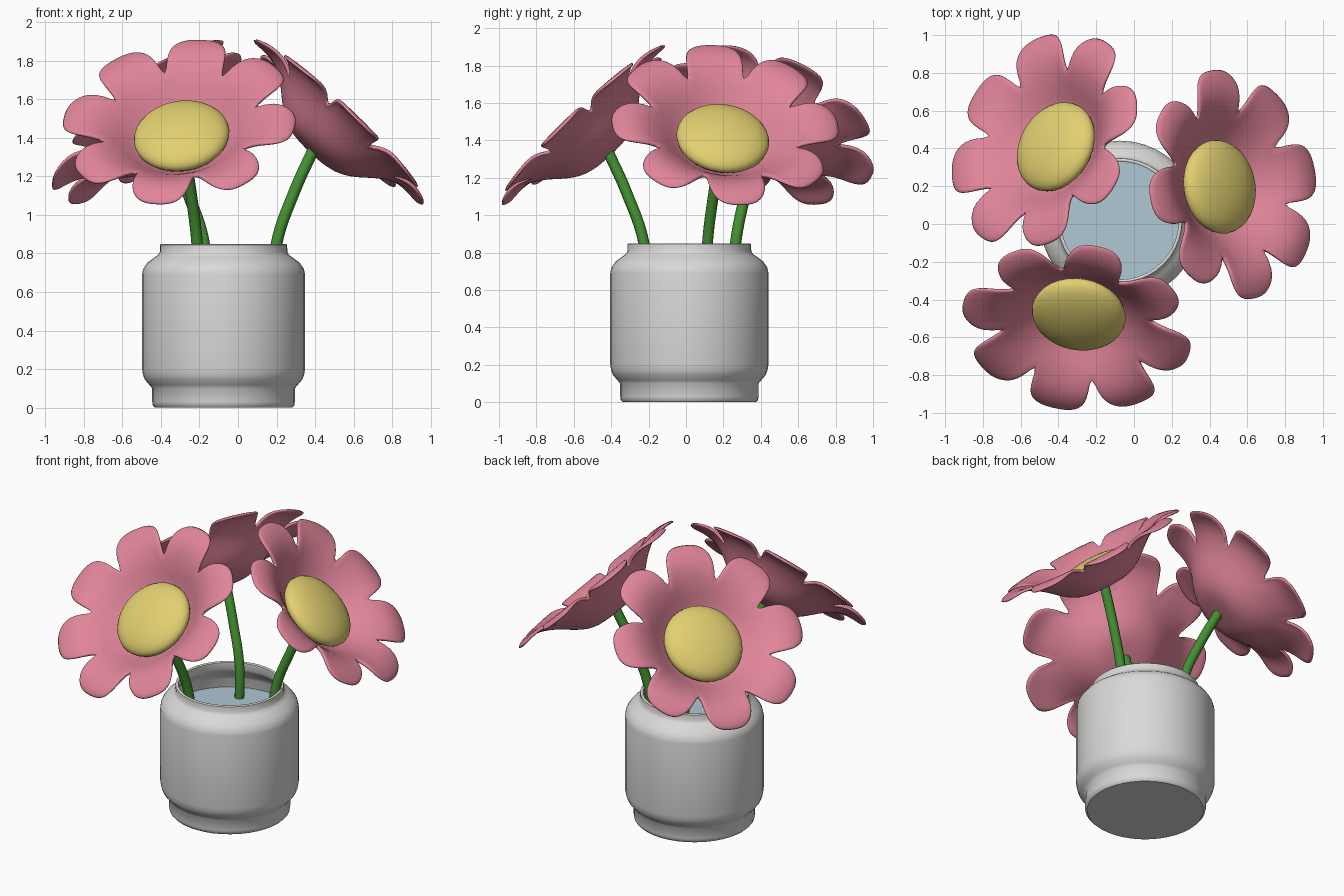
import bpy, bmesh, math
from mathutils import Vector, Matrix

if "Cube" in bpy.data.objects:
    bpy.data.objects.remove(bpy.data.objects["Cube"])


def material(name, rgb):
    m = bpy.data.materials.new(name)
    m.diffuse_color = (*rgb, 1)
    m.use_nodes = True
    m.node_tree.nodes["Principled BSDF"].inputs["Base Color"].default_value = m.diffuse_color
    return m


WHITE = material("white ceramic", (0.70, 0.695, 0.68))
PINK = material("petal pink", (0.75, 0.235, 0.32))
YELLOW = material("pollen yellow", (0.76, 0.63, 0.165))
GREEN = material("stem green", (0.055, 0.28, 0.03))
WATER = material("water blue", (0.43, 0.58, 0.65))

JAR = Vector((-0.075, 0.018, 0))


def add(name, bm, mat, angle=40):
    me = bpy.data.meshes.new(name)
    bm.to_mesh(me)
    bm.free()
    ob = bpy.data.objects.new(name, me)
    bpy.context.collection.objects.link(ob)
    me.materials.append(mat)
    bpy.ops.object.select_all(action='DESELECT')
    ob.select_set(True)
    bpy.context.view_layer.objects.active = ob
    bpy.ops.object.shade_smooth_by_angle(angle=math.radians(angle))
    return ob


def lathe(name, profile, mat, steps=40):
    bm = bmesh.new()
    vs = [bm.verts.new((r, 0, z)) for r, z in profile]
    es = [bm.edges.new(p) for p in zip(vs, vs[1:])]
    bmesh.ops.spin(bm, geom=vs + es, cent=(0, 0, 0), axis=(0, 0, 1),
                   angle=math.tau, steps=steps, use_duplicate=False)
    bmesh.ops.remove_doubles(bm, verts=bm.verts, dist=1e-4)
    bmesh.ops.recalc_face_normals(bm, faces=bm.faces)
    ob = add(name, bm, mat)
    ob.location = JAR
    return ob


# Jar: outer wall, lip, then inner wall
lathe("jar", [
    (0, 0), (0.355, 0), (0.367, 0.012), (0.37, 0.03), (0.37, 0.10), (0.385, 0.118),
    (0.408, 0.145), (0.418, 0.17), (0.423, 0.20), (0.423, 0.69), (0.417, 0.72),
    (0.395, 0.752), (0.355, 0.782), (0.34, 0.792), (0.331, 0.808), (0.33, 0.845),
    (0.324, 0.85), (0.318, 0.85), (0.312, 0.845), (0.312, 0.80), (0.325, 0.775),
    (0.37, 0.735), (0.39, 0.70), (0.39, 0.20), (0.34, 0.10), (0, 0.08)], WHITE)

# Water surface
lathe("water", [(0, 0.62), (0.389, 0.62), (0.389, 0.645), (0, 0.645)], WATER)

# Flower bowl: radius and depth along the flower axis
BOWL = [(0, -0.195), (0.14, -0.188), (0.20, -0.168), (0.26, -0.125), (0.32, -0.07),
        (0.38, -0.022), (0.44, 0.01), (0.50, 0.026), (0.56, 0.022), (0.63, 0.0)]


def depth(r):
    for (r0, d0), (r1, d1) in zip(BOWL, BOWL[1:]):
        if r <= r1:
            return d0 + (d1 - d0) * (r - r0) / (r1 - r0)
    return BOWL[-1][1]


def petals(name, frame, phase):
    count, per = 8, 14
    n = count * per
    bm = bmesh.new()
    rings = []
    for r in (0.07, 0.14, 0.20, 0.26, 0.31, 0.35):
        rings.append([r] * n)
    lobes = [0.37 + 0.25 * (1 - abs(2 * (i % per) / per - 1) ** 3.4) for i in range(n)]
    for t in (0.25, 0.5, 0.75, 1):
        rings.append([0.35 + (lobe - 0.35) * t for lobe in lobes])
    grid = []
    for radii in rings:
        row = []
        for i, r in enumerate(radii):
            a = phase + math.tau * (i - per / 2) / n
            row.append(bm.verts.new((r * math.cos(a), r * math.sin(a), depth(r))))
        grid.append(row)
    mid = bm.verts.new((0, 0, depth(0)))
    for i in range(n):
        j = (i + 1) % n
        bm.faces.new((mid, grid[0][i], grid[0][j]))
        for a, b in zip(grid, grid[1:]):
            bm.faces.new((a[i], b[i], b[j], a[j]))
    ob = add(name, bm, PINK, 60)
    ob.matrix_world = frame
    sol = ob.modifiers.new("thickness", 'SOLIDIFY')
    sol.thickness = 0.02
    sol.offset = -1
    sub = ob.modifiers.new("round", 'SUBSURF')
    sub.levels = sub.render_levels = 1


def flower_centre(name, frame):
    bm = bmesh.new()
    bmesh.ops.create_uvsphere(bm, u_segments=32, v_segments=16, radius=1)
    bmesh.ops.transform(bm, verts=bm.verts, matrix=Matrix.Translation((0, 0, -0.105))
                        @ Matrix.Diagonal((0.25, 0.25, 0.09, 1)))
    add(name, bm, YELLOW).matrix_world = frame


def stem(name, points):
    cu = bpy.data.curves.new(name, 'CURVE')
    cu.dimensions = '3D'
    cu.bevel_depth = 0.03
    cu.bevel_resolution = 3
    cu.resolution_u = 8
    cu.use_fill_caps = True
    sp = cu.splines.new('BEZIER')
    sp.bezier_points.add(len(points) - 1)
    for bp, p in zip(sp.bezier_points, points):
        bp.co = p
        bp.handle_left_type = bp.handle_right_type = 'AUTO'
    ob = bpy.data.objects.new(name, cu)
    bpy.context.collection.objects.link(ob)
    cu.materials.append(GREEN)


# Each flower: rim centre, facing direction, stem position at jar rim, petal turn
FLOWERS = [
    ("front", (-0.305, -0.55, 1.485), (-0.12, -0.685, 0.72), (-0.212, -0.225), -4),
    ("right", (0.525, 0.21, 1.485), (0.685, 0.125, 0.72), (0.20, 0.115), 0),
    ("back", (-0.477, 0.445, 1.485), (-0.60, 0.345, 0.72), (-0.175, 0.265), -4),
]
for label, rim, facing, foot, turn in FLOWERS:
    rim, n = Vector(rim), Vector(facing).normalized()
    x = Vector((0, 0, 1)).cross(n).normalized()
    y = n.cross(x)
    frame = Matrix.Translation(rim) @ Matrix((x, y, n)).transposed().to_4x4()
    petals(label + "_petals", frame, math.radians(turn))
    flower_centre(label + "_flower_centre", frame)
    # Stem leans on the lip and bends outward into the flower
    top = rim - n * 0.19
    lip = Vector((*foot, 0.85))
    low = Vector((*(Vector(foot) * 0.9 + JAR.xy * 0.1), 0.5))
    bend = lip.lerp(top, 0.45) + Vector((0, 0, 0.035))
    stem(label + "_stem", [low, lip, bend, top])
